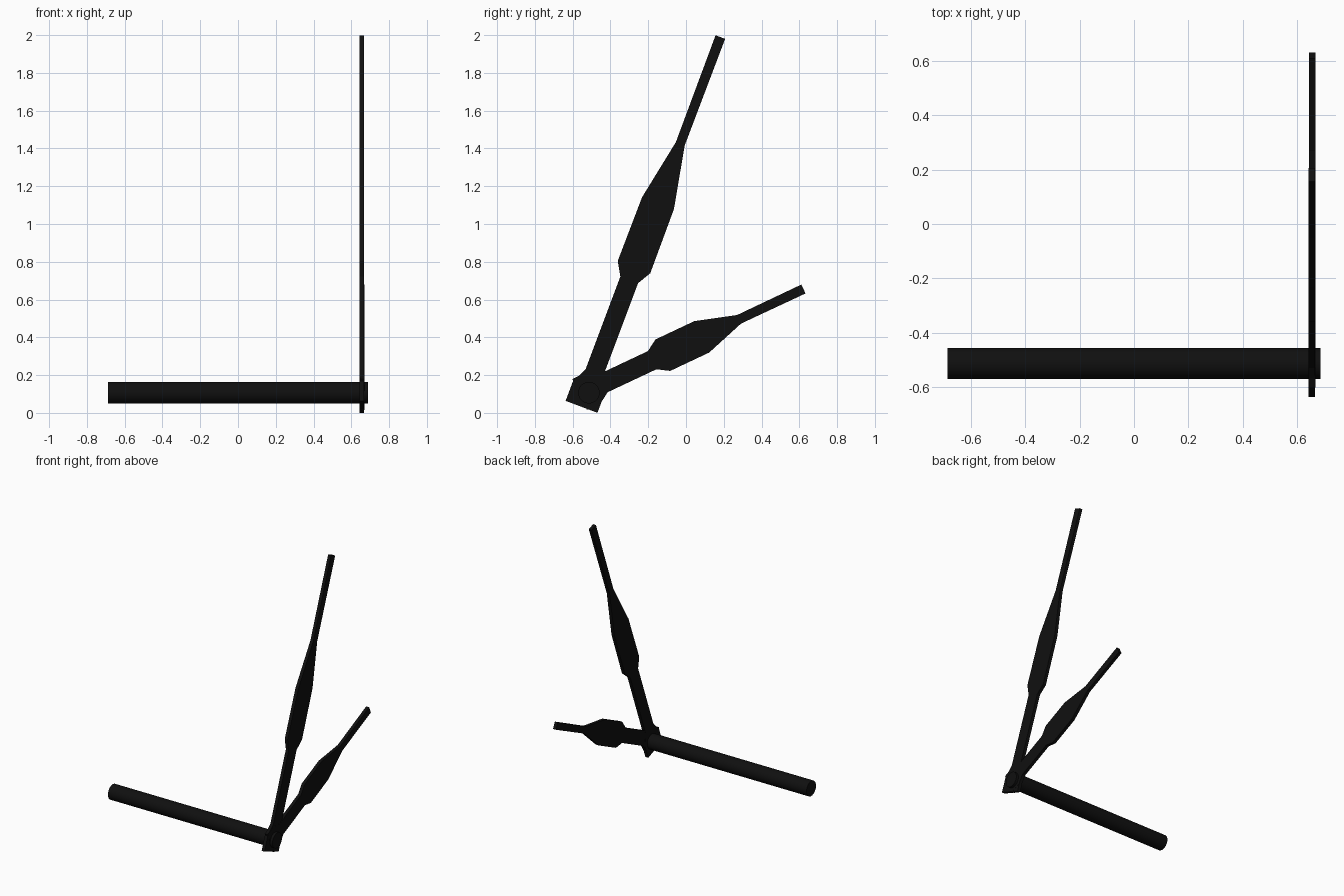
import bpy, bmesh, math
from mathutils import Vector

cube = bpy.data.objects.get("Cube")
if cube:
    bpy.data.objects.remove(cube, do_unlink=True)

black = bpy.data.materials.new("black")
black.use_nodes = True
COLOUR = (0.005, 0.005, 0.005, 1)
black.diffuse_color = COLOUR
black.node_tree.nodes["Principled BSDF"].inputs["Base Color"].default_value = COLOUR


def make_hand(name, start, end, profile, x0, x1):
    """Flat hand: (distance, half width) profile mirrored about its axis, extruded along x."""
    start, end = Vector(start), Vector(end)
    along = (end - start).normalized()
    side = Vector((-along.y, along.x))
    outline = [start + along * d + side * w for d, w in profile]
    outline += [start + along * d - side * w for d, w in reversed(profile)]
    bm = bmesh.new()
    face = bm.faces.new([bm.verts.new((x0, p.x, p.y)) for p in outline])
    ext = bmesh.ops.extrude_face_region(bm, geom=[face])
    verts = [v for v in ext["geom"] if isinstance(v, bmesh.types.BMVert)]
    bmesh.ops.translate(bm, verts=verts, vec=(x1 - x0, 0, 0))
    bmesh.ops.recalc_face_normals(bm, faces=bm.faces)
    mesh = bpy.data.meshes.new(name)
    bm.to_mesh(mesh)
    bm.free()
    mesh.materials.append(black)
    obj = bpy.data.objects.new(name, mesh)
    bpy.context.collection.objects.link(obj)
    return obj


# Long hand: wide foot, stem, spade blade, narrow tip (start and end are y, z)
make_hand("minute_hand", (-0.553, 0.032), (0.182, 1.990),
          [(0, 0.09), (0.11, 0.09), (0.195, 0.05), (0.718, 0.05), (0.79, 0.092),
           (1.152, 0.09), (1.487, 0.025), (2.091, 0.027)], 0.644, 0.668)

# Short hand of the same design
make_hand("hour_hand", (-0.5635, 0.098), (0.622, 0.656),
          [(0, 0.09), (0.08, 0.09), (0.14, 0.053), (0.425, 0.053), (0.487, 0.092),
           (0.715, 0.092), (0.933, 0.025), (1.31, 0.026)], 0.645, 0.669)

# Round axle through both hands
bpy.ops.mesh.primitive_cylinder_add(vertices=32, radius=0.057, depth=1.376,
                                    location=(0, -0.514, 0.107),
                                    rotation=(0, math.pi / 2, 0))
axle = bpy.context.object
axle.name = "axle"
axle.data.materials.append(black)
bpy.ops.object.shade_smooth_by_angle(angle=math.radians(30))
